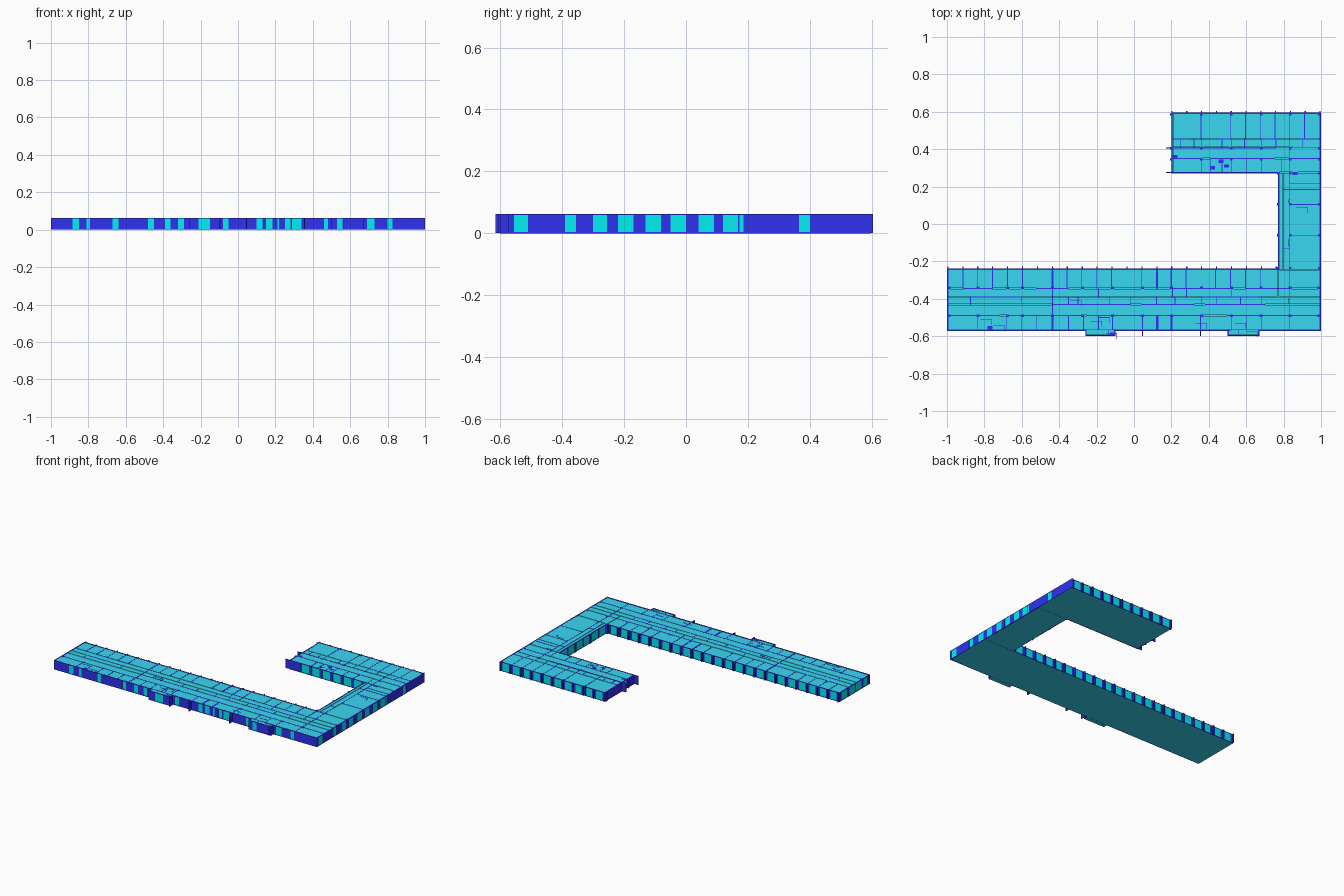
import bpy, bmesh
from mathutils import Matrix, Vector

if "Cube" in bpy.data.objects:
    bpy.data.objects.remove(bpy.data.objects["Cube"])

H = 0.062      # storey height
T = 0.007      # outer wall thickness
G = 0.0022     # half thickness of partitions


def material(name, rgb):
    m = bpy.data.materials.new(name)
    m.diffuse_color = (*rgb, 1)
    m.use_nodes = True
    m.node_tree.nodes["Principled BSDF"].inputs["Base Color"].default_value = m.diffuse_color
    return m


WALL = material("wall_blue", (0.03, 0.03, 0.88))
GLASS = material("window_cyan", (0.0, 0.88, 0.88))
ROOM = material("room_blue", (0.04, 0.68, 0.88))
parts = {}


def box(part, mat, x0, x1, y0, y1, z0=0.001, z1=H):
    bm = parts.setdefault(part, (bmesh.new(), mat))[0]
    size = Vector((x1 - x0, y1 - y0, z1 - z0))
    mid = Vector((x0 + x1, y0 + y1, z0 + z1)) / 2
    bmesh.ops.create_cube(bm, size=1, matrix=Matrix.Translation(mid) @ Matrix.Diagonal((*size, 1)))


def strip(name, axis, a, b, c0, c1, cuts):
    """Row of room blocks along an axis, with a partition at every cut."""
    def put(part, mat, u0, u1, v0, v1, z1):
        xy = (u0, u1, v0, v1) if axis == 'x' else (v0, v1, u0, u1)
        box(part, mat, *xy, 0.001, z1)
    ends = [a] + list(cuts) + [b]
    for u0, u1 in zip(ends, ends[1:]):
        put(name + "_rooms", ROOM, u0 + G, u1 - G, c0 + G, c1 - G, H - 0.001)
    for u in cuts:
        put(name + "_partitions", WALL, u - G, u + G, c0, c1, H)


def facade(name, axis, line, inward, a, b, openings):
    """Outer wall along an axis with full-height glazed openings."""
    def put(part, mat, u0, u1, z0, z1, d0, d1):
        v0, v1 = sorted((line + inward * d0, line + inward * d1))
        xy = (u0, u1, v0, v1) if axis == 'x' else (v0, v1, u0, u1)
        box(part, mat, *xy, z0, z1)
    u = a
    for w0, w1 in openings:
        put(name + "_wall", WALL, u, w0, 0, H, 0, T)
        put(name + "_wall", WALL, w0, w1, 0, 0.004, 0, T)
        put(name + "_wall", WALL, w0, w1, H - 0.003, H, 0, T)
        put(name + "_windows", GLASS, w0, w1, 0.004, H - 0.003, 0.001, T - 0.001)
        u = w1
    put(name + "_wall", WALL, u, b, 0, H, 0, T)


def bays(a, b, n, post):
    """Regular window bays separated by posts."""
    s = (b - a) / n
    return [(a + i * s + post / 2, a + (i + 1) * s - post / 2) for i in range(n)]


def line(a, step, n, skip=()):
    return [a + i * step for i in range(n) if i not in skip]


# Floor slabs of the wings
for x0, x1, y0, y1 in ((-1, 1, -.57, -.24), (.77, 1, -.24, .27), (.2, 1, .27, .595),
                       (-.26, -.10, -.598, -.57), (.5, .67, -.598, -.57)):
    box("floor_slab", ROOM, x0 + .001, x1 - .001, y0 + .001, y1 - .001, 0, 0.002)

# South wing rooms
strip("south_wing_north", 'x', -.995, .77, -.345, -.245,
      line(-.915, .0795, 21, (5, 11, 16)))
strip("south_wing_corridor", 'x', -.995, .77, -.39, -.345, (-.435, -.19, .205, .28, .52))
strip("south_wing_core", 'x', -.995, .83, -.43, -.39,
      (-.875, -.6, -.435, -.35, -.30, -.13, -.02, .12, .22, .36, .44, .57, .68))
strip("south_wing_passage", 'x', -.995, .995, -.49, -.43, (-.435, .83))
strip("south_wing_south", 'x', -.995, .995, -.565, -.49,
      (-.835, -.68, -.6, -.52, -.435, -.35, -.27, -.19, -.115, .045, .12, .2, .355, .52, .6, .68, .83))
strip("south_east_corner", 'x', .77, .995, -.345, -.245, (.83,))
strip("south_east_lobby", 'x', .77, .995, -.39, -.345, (.83,))
strip("south_east_core", 'x', .83, .995, -.43, -.39, ())
strip("bay_west", 'x', -.255, -.105, -.593, -.565, (-.135,))
strip("bay_east", 'x', .505, .665, -.593, -.565, (.56,))

# East wing rooms
strip("east_wing_west", 'y', -.245, .275, .775, .795, ())
strip("east_wing_corridor", 'y', -.245, .275, .795, .83, (-.13, .185))
strip("east_wing_rooms", 'y', -.245, .275, .83, .995, (-.06, .105, .185, .215))

# North wing rooms
strip("north_wing_north", 'x', .205, .995, .455, .59, line(.28, .079, 9, (0, 2)))
strip("north_wing_core", 'x', .205, .995, .41, .455, (.25, .32, .36, .47, .52, .59, .68, .76, .83, .9))
strip("north_wing_corridor", 'x', .205, .995, .35, .41, (.83,))
strip("north_wing_south", 'x', .205, .995, .275, .35, (.36, .41, .47, .52, .6, .68, .79, .83))

# Long partitions between the rows: (from x, to x, y)
for x0, x1, y in ((-.91, -.76, -.345), (-.52, -.35, -.345), (.2, .52, -.345), (.6, .83, -.345),
                  (-.43, -.02, -.43), (.04, .32, -.43), (.38, .70, -.43),
                  (-.99, -.72, -.49), (-.68, -.28, -.49), (-.25, .36, -.49), (.5, .99, -.49),
                  (-.875, -.60, -.39), (.36, .68, -.39), (-.27, -.11, -.565), (.52, .67, -.565),
                  (.205, .29, .455), (.44, .52, .455), (.68, .77, .455), (.88, .99, .455),
                  (.17, .76, .407), (.85, .99, .41), (.205, .36, .35), (.41, .75, .35),
                  (.83, .99, .35), (.17, .21, .275)):
    box("long_partitions", WALL, x0, x1, y - G, y + G)
for y0, y1 in ((-.24, -.12), (-.08, .10), (.13, .27)):
    box("long_partitions", WALL, .83 - G, .83 + G, y0, y1)

# Small closets and fittings standing proud inside the rooms
for x, y in ((-.79, -.51), (-.72, -.545), (-.2, -.52), (-.12, -.585), (-.16, -.50),
             (.36, -.53), (.57, -.53), (.63, -.575), (-.31, -.41), (.9, .09)):
    box("closet_walls", WALL, x - .03, x + .03, y - .0015, y + .0015)
    box("closet_walls", WALL, x + .027, x + .03, y - .03, y)
for x, y in ((.465, .335), (.42, .30), (.22, .36), (.495, .31), (-.77, -.555), (-.115, -.588), (.86, .27)):
    box("service_shafts", WALL, x - .013, x + .013, y - .009, y + .009)

# Columns on the structural grid
for x in (-.99, -.835, -.675, -.595, -.435, -.275, -.115, .045, .2, .36, .52, .68, .835, .99):
    for y in (-.34, -.49):
        box("columns", WALL, x - .008, x + .008, y - .007, y + .007)
    if x > .19:
        for y in (.405, .345, .585):
            box("columns", WALL, x - .007, x + .007, y - .006, y + .006)
for y in (-.235, -.06, .105, .27):
    for x in (.77, .835, .99):
        box("columns", WALL, x - .006, x + .006, y - .006, y + .006)
for x in (-.435, .125, .2):
    box("cross_walls", WALL, x - .005, x + .005, -.57, -.49)
    box("cross_walls", WALL, x - .004, x + .004, -.345, -.235)

# South facade with its two projecting bays
S = -.572
facade("south_west_facade", 'x', S, 1, -1, -.26,
       [(-.885, -.85), (-.81, -.79), (-.67, -.64), (-.48, -.45), (-.39, -.36), (-.32, -.29)])
facade("south_mid_facade", 'x', S, 1, -.10, .50,
       [(-.08, -.05), (.10, .13), (.15, .185), (.21, .22), (.25, .28), (.29, .34), (.46, .48)])
facade("south_east_facade", 'x', S, 1, .67, 1, [(.69, .73), (.80, .825)])
for tag, x0, x1, win in (("west", -.26, -.10, (-.21, -.15)), ("east", .50, .67, (.53, .56))):
    facade("bay_%s_front" % tag, 'x', -.6, 1, x0, x1, [win])
    facade("bay_%s_left" % tag, 'y', x0, 1, -.593, -.566, [])
    facade("bay_%s_right" % tag, 'y', x1, -1, -.593, -.566, [])
for x in (.045, .355):
    box("facade_fins", WALL, x - .003, x + .003, -.6, -.57)

# East facade
facade("east_facade", 'y', 1, -1, -.57, .595,
       [(-.555, -.51), (-.39, -.355), (-.30, -.255), (-.22, -.17), (-.13, -.08),
        (-.05, 0), (.04, .09), (.12, .168), (.172, .185), (.365, .40)])

# Glazed facades with regular bays
facade("courtyard_south_facade", 'x', -.239, -1, -1, .777, bays(-.995, .76, 22, .032))
facade("north_facade", 'x', .595, -1, .2, 1, bays(.203, .995, 10, .03))
facade("courtyard_north_facade", 'x', .272, 1, .2, .777, bays(.28, .76, 6, .02))
facade("courtyard_east_facade", 'y', .77, 1, -.24, .272, bays(-.235, .27, 6, .014))
facade("west_end_facade", 'y', -1, 1, -.57, -.24, [(-.54, -.50), (-.48, -.42), (-.41, -.35), (-.33, -.26)])
facade("north_wing_end", 'y', .2, 1, .272, .595, [(.36, .395)])

# Thin fins projecting from the bay posts
for i in range(23):
    x = -.995 + i * .0798
    box("courtyard_fins", WALL, x - .003, x + .003, -.24, -.228)
for i in range(11):
    x = .203 + i * .0792
    box("north_fins", WALL, x - .003, x + .003, .594, .603)

# Turn the collected boxes into objects
for name, (bm, mat) in parts.items():
    me = bpy.data.meshes.new(name)
    bm.to_mesh(me)
    bm.free()
    me.materials.append(mat)
    bpy.context.collection.objects.link(bpy.data.objects.new(name, me))
